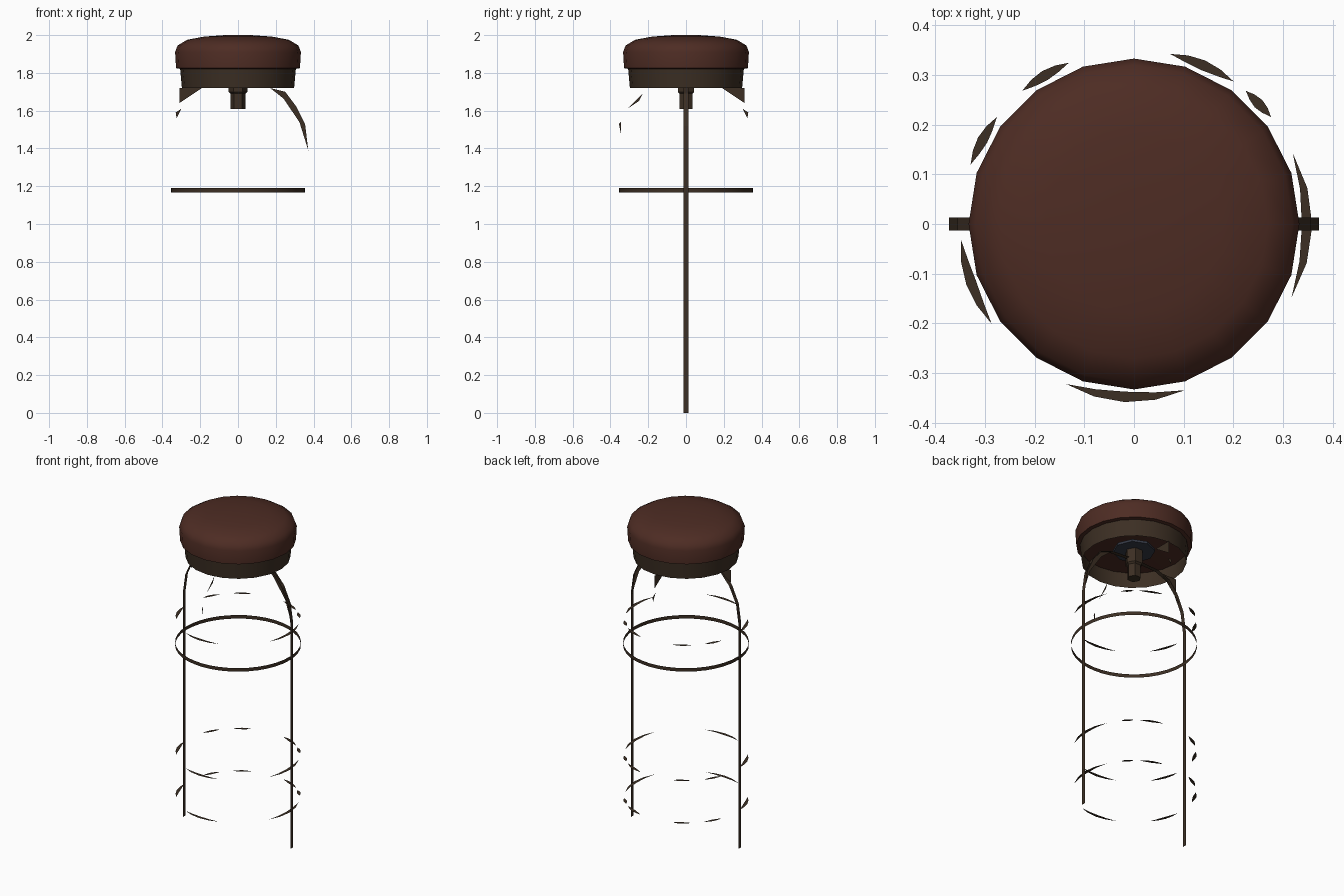
import bpy, math
from math import sin, cos, radians, pi

cube = bpy.data.objects.get("Cube")
if cube:
    bpy.data.objects.remove(cube, do_unlink=True)


def material(name, rgb):
    m = bpy.data.materials.new(name)
    m.use_nodes = True
    m.diffuse_color = (*rgb, 1)
    bsdf = next(n for n in m.node_tree.nodes if n.type == 'BSDF_PRINCIPLED')
    bsdf.inputs["Base Color"].default_value = (*rgb, 1)
    bsdf.inputs["Roughness"].default_value = 0.8
    return m


leather = material("red brown leather", (0.075, 0.025, 0.017))
metal = material("dark bronze metal", (0.045, 0.028, 0.017))
steel = material("blue grey steel", (0.035, 0.042, 0.06))


def build(name, verts, faces, mat, smooth=False):
    me = bpy.data.meshes.new(name)
    me.from_pydata(verts, [], faces)
    me.materials.append(mat)
    ob = bpy.data.objects.new(name, me)
    bpy.context.collection.objects.link(ob)
    if smooth:
        bpy.ops.object.select_all(action='DESELECT')
        ob.select_set(True)
        bpy.context.view_layer.objects.active = ob
        bpy.ops.object.shade_smooth_by_angle(angle=radians(40))
    return ob


def lathe(name, profile, sides, mat, smooth=True, cap_start=False, cap_end=False):
    verts, faces = [], []
    for r, z in profile:
        for i in range(sides):
            a = 2 * pi * i / sides
            verts.append((r * cos(a), r * sin(a), z))
    for j in range(len(profile) - 1):
        for i in range(sides):
            k = (i + 1) % sides
            faces.append((j * sides + i, j * sides + k,
                          (j + 1) * sides + k, (j + 1) * sides + i))
    if cap_start:
        faces.append(tuple(reversed(range(sides))))
    if cap_end:
        base = (len(profile) - 1) * sides
        faces.append(tuple(range(base, base + sides)))
    return build(name, verts, faces, mat, smooth)


def radial(angle, r, z, side=0.0):
    # Point at distance r along a horizontal direction, shifted sideways
    c, s = cos(radians(angle)), sin(radians(angle))
    return (r * c - side * s, r * s + side * c, z)


# Padded seat, with its underside closed
lathe("seat_cushion",
      [(0.30, 1.82), (0.328, 1.825), (0.333, 1.91), (0.32, 1.945),
       (0.27, 1.975), (0.18, 1.992), (0.07, 2.0)],
      20, leather, cap_start=True, cap_end=True)

# Open band below the cushion
lathe("seat_band", [(0.297, 1.72), (0.307, 1.83)], 20, metal)

# Swivel plate and central post
lathe("swivel_plate", [(0.12, 1.785), (0.12, 1.80)], 8, steel, False, True, True)
lathe("centre_post", [(0.04, 1.61), (0.04, 1.69), (0.05, 1.70), (0.05, 1.79)],
      6, metal, False, True, True)

# Foot ring
lathe("foot_ring", [(0.356, 1.168), (0.356, 1.19)], 40, metal)

# Flat legs, bowed in under the seat
path = [(0.372, 0), (0.372, 1.40), (0.355, 1.52), (0.31, 1.62),
        (0.25, 1.69), (0.17, 1.722), (0.04, 1.73)]
half = 0.013
for label, angle in (("left", 0), ("right", 180)):
    verts = [radial(angle, r, z, s) for r, z in path for s in (-half, half)]
    faces = [(2 * i, 2 * i + 1, 2 * i + 3, 2 * i + 2) for i in range(len(path) - 1)]
    build(label + "_leg", verts, faces, metal)

# Curved gusset and pointed brackets, each flat and upright
gusset = [[(0.17, 1.72), (0.25, 1.70), (0.31, 1.62), (0.24, 1.665)],
          [(0.24, 1.665), (0.31, 1.62), (0.355, 1.53), (0.325, 1.54)],
          [(0.325, 1.54), (0.355, 1.53), (0.372, 1.39)]]
bracket = [[(0.19, 1.72), (0.31, 1.72), (0.31, 1.64)],
           [(0.30, 1.61), (0.33, 1.59), (0.325, 1.56)]]
front_bracket = [[(0.23, 1.69), (0.25, 1.65), (0.31, 1.61)],
                 [(0.345, 1.54), (0.355, 1.53), (0.345, 1.48)]]
for name, angle, plates in (("left_gusset", 0, gusset),
                            ("right_bracket", 180, bracket),
                            ("back_bracket", 90, bracket),
                            ("front_bracket", 270, front_bracket)):
    verts, faces = [], []
    for plate in plates:
        start = len(verts)
        verts += [radial(angle, r, z) for r, z in plate]
        faces.append(tuple(range(start, len(verts))))
    build(name, verts, faces, metal)

# Thin crescents that remain of the other rings
arcs = [(55, 78), (38, 50), (-25, 24), (-113, -73), (185, 215), (142, 160), (112, 130)]
for name, z in (("lower_ring", 0.22), ("middle_ring", 0.485), ("upper_ring", 1.33)):
    verts, faces = [], []
    steps = 4
    for a0, a1 in arcs:
        start = len(verts)
        for i in range(steps + 1):
            t = i / steps
            bulge = sin(pi * t)
            a = a0 + (a1 - a0) * t
            verts.append(radial(a, 0.35 + 0.009 * bulge, z))
            verts.append(radial(a, 0.35 - 0.012 * bulge, z))
        for i in range(steps):
            b = start + 2 * i
            quad = (b, b + 2, b + 3, b + 1)
            if i == 0:
                quad = (b, b + 2, b + 3)
            elif i == steps - 1:
                quad = (b, b + 2, b + 1)
            faces.append(quad)
    build(name, verts, faces, metal)
